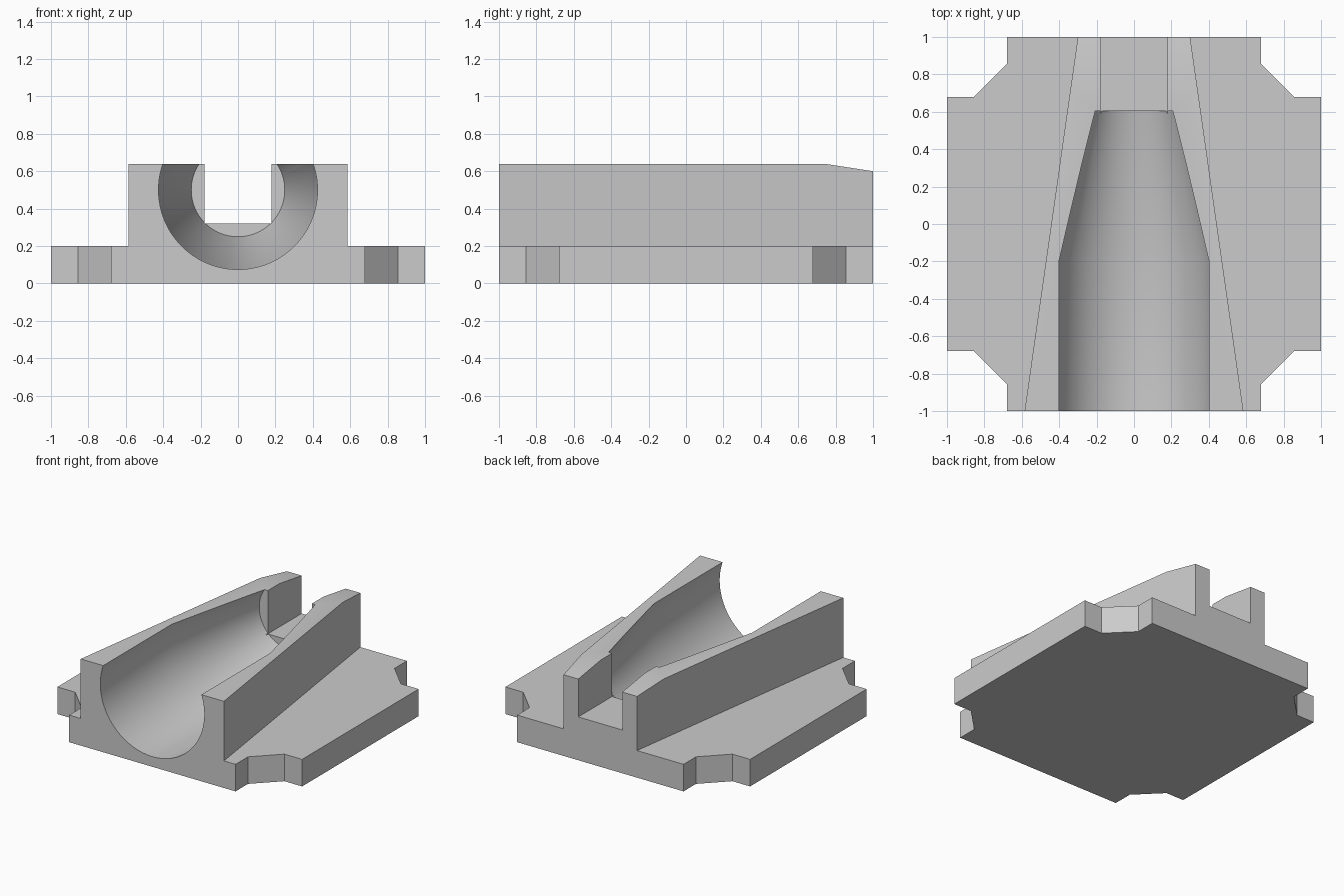
import bpy, bmesh
from math import radians, sin, cos, tau

cube = bpy.data.objects.get("Cube")
if cube:
    bpy.data.objects.remove(cube, do_unlink=True)

grey = bpy.data.materials.new("plain_grey")
grey.use_nodes = True
colour = (0.6, 0.6, 0.6, 1)
grey.diffuse_color = colour
grey.node_tree.nodes["Principled BSDF"].inputs["Base Color"].default_value = colour


def loft(name, rings, smooth=False):
    """Closed solid through matching rings of points."""
    bm = bmesh.new()
    loops = [[bm.verts.new(p) for p in ring] for ring in rings]
    n = len(loops[0])
    for a, b in zip(loops, loops[1:]):
        for i in range(n):
            j = (i + 1) % n
            bm.faces.new((a[i], a[j], b[j], b[i])).smooth = smooth
    bm.faces.new(loops[0])
    bm.faces.new(loops[-1])
    bmesh.ops.recalc_face_normals(bm, faces=bm.faces)
    mesh = bpy.data.meshes.new(name)
    bm.to_mesh(mesh)
    bm.free()
    mesh.materials.append(grey)
    ob = bpy.data.objects.new(name, mesh)
    bpy.context.collection.objects.link(ob)
    return ob


def combine(target, tool, operation):
    """Apply an exact boolean and discard the tool."""
    mod = target.modifiers.new("combine", 'BOOLEAN')
    mod.operation = operation
    mod.solver = 'EXACT'
    mod.object = tool
    bpy.context.view_layer.update()
    result = target.evaluated_get(bpy.context.evaluated_depsgraph_get())
    mesh = bpy.data.meshes.new_from_object(result)
    target.modifiers.clear()
    target.data = mesh
    bpy.data.objects.remove(tool, do_unlink=True)


# Base plate with notched corners
corner = [(1, 0.68), (0.855, 0.68), (0.68, 0.855), (0.68, 1)]
outline = []
for sx, sy in ((1, 1), (-1, 1), (-1, -1), (1, -1)):
    pts = [(sx * x, sy * y) for x, y in corner]
    outline += pts if sx * sy > 0 else pts[::-1]
base = loft("cradle_base", [[(x, y, z) for x, y in outline] for z in (0, 0.2)])

# Tapered block with a sloping back end
side = [(-1, 0.1), (1, 0.1), (1, 0.6), (0.74, 0.64), (-1, 0.64)]


def half_width(y):
    return 0.4425 - 0.1425 * y


block = loft("block", [[(s * half_width(y), y, z) for y, z in side] for s in (-1, 1)])
combine(base, block, 'UNION')

# Round bore narrowing to a shoulder
stations = [(-1.1, 0.425), (-0.2, 0.425), (0.605, 0.25)]
steps = 96
bore = loft("bore_cutter", [[(r * cos(tau * i / steps), y, 0.5 + r * sin(tau * i / steps))
                             for i in range(steps)] for y, r in stations], smooth=True)
combine(base, bore, 'DIFFERENCE')

# Square slot through the back
slot = loft("slot_cutter", [[(-0.18, y, 0.32), (0.18, y, 0.32), (0.18, y, 1), (-0.18, y, 1)]
                            for y in (0.5, 1.1)])
combine(base, slot, 'DIFFERENCE')

base.data.set_sharp_from_angle(angle=radians(30))
